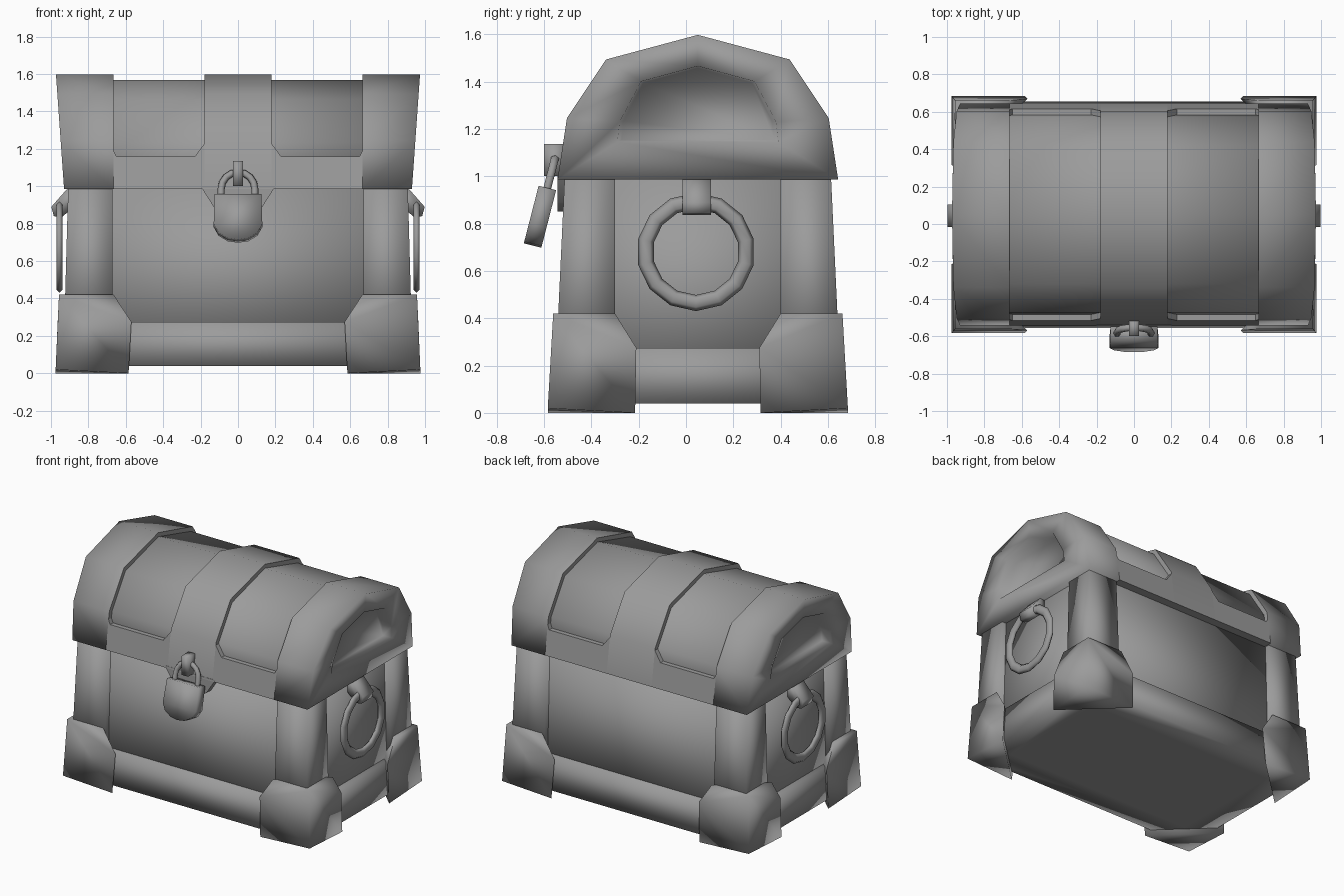
import bpy, bmesh
from math import sin, cos, pi, radians

if "Cube" in bpy.data.objects:
    bpy.data.objects.remove(bpy.data.objects["Cube"])

CY = 0.05  # chest centre in y (the padlock sticks out in front)
grey = bpy.data.materials.new("dark_grey")
grey.diffuse_color = (.33, .33, .33, 1)
grey.use_nodes = True
grey.node_tree.nodes["Principled BSDF"].inputs["Base Color"].default_value = grey.diffuse_color

def finish(name, bm, mirror="", angle=100, loc=(0, CY, 0)):
    bmesh.ops.recalc_face_normals(bm, faces=bm.faces)
    me = bpy.data.meshes.new(name)
    bm.to_mesh(me)
    bm.free()
    me.materials.append(grey)
    ob = bpy.data.objects.new(name, me)
    bpy.context.collection.objects.link(ob)
    ob.location = loc
    bpy.ops.object.select_all(action='DESELECT')
    ob.select_set(True)
    bpy.context.view_layer.objects.active = ob
    bpy.ops.object.shade_smooth_by_angle(angle=radians(angle))
    if mirror:
        m = ob.modifiers.new("mirror", 'MIRROR')
        m.use_axis = ["X" in mirror, "Y" in mirror, False]
        m.use_mirror_merge = False
    return ob

def loft(name, rings, sharp_start=False, **kw):
    """Skin closed rings of equal length and cap both ends."""
    bm = bmesh.new()
    vs = [[bm.verts.new(p) for p in r] for r in rings]
    n = len(rings[0])
    for a, b in zip(vs, vs[1:]):
        for i in range(n):
            j = (i + 1) % n
            bm.faces.new((a[i], a[j], b[j], b[i]))
    start = bm.faces.new(vs[0])
    bm.faces.new(vs[-1])
    if sharp_start:
        for e in start.edges:
            e.smooth = False
    return finish(name, bm, **kw)

def hull(name, pts, **kw):
    bm = bmesh.new()
    for p in pts:
        bm.verts.new(p)
    bmesh.ops.convex_hull(bm, input=bm.verts)
    bmesh.ops.dissolve_limit(bm, angle_limit=0.02, verts=bm.verts, edges=bm.edges)
    return finish(name, bm, **kw)

def rect(x0, x1, y0, y1, z):
    return [(x0, y0, z), (x1, y0, z), (x1, y1, z), (x0, y1, z)]

# ---- Body: recessed panels, corner posts, bottom trim, feet ----
loft("body_panels", [rect(-.90, .90, -.56, .56, .1), rect(-.875, .875, -.53, .53, .99)])
loft("corner_posts", [rect(.67, .93, -.60, -.35, .2), rect(.67, .908, -.563, -.35, .99)],
     mirror="XY")
loft("bottom_trim", [rect(-.76, .76, -.43, .43, .04), rect(-.94, .94, -.605, .605, .04),
                     rect(-.93, .93, -.59, .59, .275)])
hull("corner_feet", [
    (.957, -.611, .42), (.975, -.634, .02),
    (.665, -.611, .42), (.57, -.619, .275), (.585, -.634, 0),     # front side
    (.957, -.35, .42), (.964, -.26, .275), (.975, -.265, 0)],     # end side
    mirror="XY")

# ---- Lid: arched bands over a recessed arched core ----
half = [(.593, .985), (.553, 1.245), (.388, 1.493)]
inner_half = [(.34, 1.145), (.33, 1.23), (.24, 1.40)]
core_half = [(.56, .987), (.522, 1.235), (.37, 1.465)]

def arch(pts, top):
    return [(-y, z) for y, z in pts] + [(0, top)] + [(y, z) for y, z in reversed(pts)]

outer = arch(half, 1.597)
inner = arch(inner_half, 1.465)
core = arch(core_half, 1.568)

def end_x(z):  # the lid ends lean outwards
    return .93 + .043 * (z - .985) / .61

loft("lid_core", [[(x, y, z) for y, z in core] for x in (-.75, .75)])
loft("lid_middle_band", [[(x, y, z) for y, z in outer] for x in (-.178, .178)], angle=45)
loft("lid_end_bands", [
    [(.665, y, z) for y, z in outer],
    [(end_x(z), y, z) for y, z in outer],
    [(end_x(z), y, z) for y, z in inner],
    [(.885, y * .95, 1.145 + (z - 1.145) * .95 + .008) for y, z in inner]],
    sharp_start=True, mirror="X")

def front_y(z):
    return -.593 + .04 * (z - .985) / .26

rim = [(.178, .985), (.665, .985), (.665, 1.19), (.65, 1.16), (.23, 1.16), (.178, 1.23)]
loft("lid_rim", [[(x, front_y(z) + d, z) for x, z in rim] for d in (0, .12)],
     mirror="XY", angle=45)

# ---- Lock plate, hasp and tilted padlock ----
tab = [(-.2, 1.0), (-.13, .89), (-.06, .85), (.06, .85), (.13, .89), (.2, 1.0)]
loft("lock_plate", [[(x, y, z) for x, z in tab] for y in (-.592, -.54)], angle=45)
loft("hasp", [rect(-.026, .026, -.65, -.56, 1.0), rect(-.026, .026, -.65, -.56, 1.135)])

def tilt(x, d, z):
    return (x, -.587 + d + (z - .945) * .257, z - .25 * d)

lock = [(-.125, .95), (-.13, .79), (-.105, .745), (-.055, .715), (0, .707),
        (.055, .715), (.105, .745), (.13, .79), (.125, .95)]
loft("padlock", [[tilt(x, d, z) for x, z in lock] for d in (-.037, .037)], loc=(0, 0, 0))

path = [(-.09, .92)] + [(-.09 * cos(pi * i / 8), .985 + .09 * sin(pi * i / 8))
                        for i in range(9)] + [(.09, .92)]
cu = bpy.data.curves.new("shackle", 'CURVE')
cu.dimensions = '3D'
cu.bevel_depth = .019
cu.bevel_resolution = 1
cu.materials.append(grey)
sp = cu.splines.new('POLY')
sp.points.add(len(path) - 1)
for p, (x, z) in zip(sp.points, path):
    p.co = (*tilt(x, 0, z), 1)
bpy.context.collection.objects.link(bpy.data.objects.new("shackle", cu))

# ---- Ring handles on both ends with their brackets ----
bm = bmesh.new()
N, M = 14, 6
vs = [[bm.verts.new((.955 + .019 * sin(2 * pi * j / M),
                     (.216 + .034 * cos(2 * pi * j / M)) * cos(2 * pi * i / N + pi / 2),
                     .68 + (.216 + .034 * cos(2 * pi * j / M)) * sin(2 * pi * i / N + pi / 2)))
       for j in range(M)] for i in range(N)]
for i in range(N):
    for j in range(M):
        a, b, k = vs[i], vs[(i + 1) % N], (j + 1) % M
        bm.faces.new((a[j], b[j], b[k], a[k]))
finish("ring_handles", bm, mirror="X", loc=(0, .042, 0))

clip = [(.87, .99), (.91, .99), (.998, .89), (.985, .84), (.94, .835), (.87, .90)]
loft("handle_brackets", [[(x, y, z) for x, z in clip] for y in (-.06, .06)],
     mirror="X", loc=(0, .045, 0))
